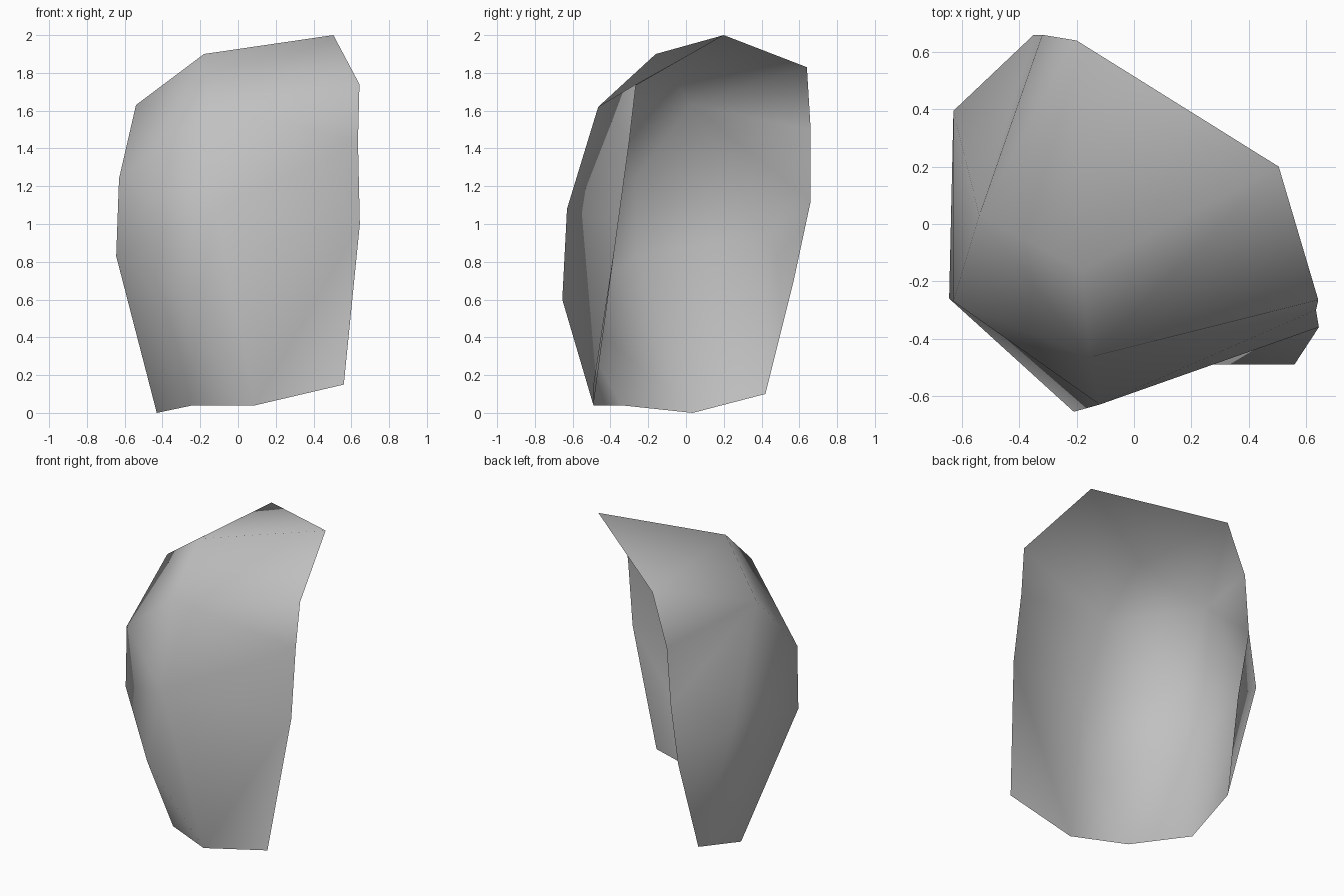
import bpy
import bmesh
from mathutils import Vector

cube = bpy.data.objects.get("Cube")
if cube:
    bpy.data.objects.remove(cube, do_unlink=True)


def flat_colour(name, value):
    material = bpy.data.materials.new(name)
    material.use_nodes = True
    colour = (value, value, value, 1)
    material.diffuse_color = colour
    material.node_tree.nodes["Principled BSDF"].inputs["Base Color"].default_value = colour
    return material


# Corner points of the open rock shell, grouped by where they lie
corners = {
    # open edge on the left, from the bottom up
    "left_foot": (.56, -.49, .15),
    "left_waist": (.645, -.36, 1),
    "left_chest": (.635, -.3, 1.44),
    "left_shoulder": (.643, -.265, 1.74),
    "peak": (.505, .2, 2),
    # open edge at the back, from the top down
    "back_peak": (-.2, .64, 1.83),
    "back_shoulder": (-.32, .66, 1.5),
    "back_chest": (-.35, .66, 1.12),
    "back_waist": (-.34, .57, .7),
    "back_foot": (-.385, .42, .1),
    # bottom edge
    "side_foot": (-.43, .035, 0),
    "corner_foot": (-.24, -.34, .04),
    "front_foot": (.09, -.49, .04),
    # bulging front ridge
    "front_waist": (-.21, -.655, .6),
    "front_chest": (-.12, -.63, 1.08),
    "front_shoulder": (-.155, -.465, 1.62),
    "crown": (-.18, -.16, 1.9),
    # bulging side
    "side_waist": (-.645, -.26, .83),
    "side_chest": (-.63, -.27, 1.24),
    "side_shoulder": (-.54, .03, 1.63),
    "side_bulge": (-.63, .395, .95),
}

# Facets, each wound anticlockwise as seen from outside
facets = [
    # top
    "crown peak back_peak",
    "front_shoulder left_shoulder peak",
    "front_shoulder peak crown",
    "side_shoulder crown back_peak",
    "side_shoulder back_peak back_shoulder",
    "front_shoulder crown side_shoulder",
    # front
    "front_chest left_waist left_chest",
    "front_chest left_chest front_shoulder",
    "front_shoulder left_chest left_shoulder",
    "front_foot left_waist front_chest",
    "front_foot left_foot left_waist",
    "front_waist front_foot front_chest",
    "front_waist corner_foot front_foot",
    # corner between front and side
    "side_chest front_chest front_shoulder side_shoulder",
    "side_waist front_waist front_chest side_chest",
    "side_foot corner_foot front_waist side_waist",
    # side, fanned around its bulge
    "side_bulge side_waist side_chest",
    "side_shoulder side_bulge side_chest",
    "side_bulge side_foot side_waist",
    "side_bulge back_foot side_foot",
    "back_waist back_foot side_bulge",
    "back_chest back_waist side_bulge",
    "side_shoulder back_chest side_bulge",
    "side_shoulder back_shoulder back_chest",
]

bm = bmesh.new()
verts = {name: bm.verts.new(Vector(point)) for name, point in corners.items()}
for facet in facets:
    face = bm.faces.new([verts[name] for name in facet.split()])
    face.smooth = True

mesh = bpy.data.meshes.new("rock_shell")
bm.to_mesh(mesh)
bm.free()
mesh.materials.append(flat_colour("stone grey", .53))
rock = bpy.data.objects.new("rock_shell", mesh)
bpy.context.collection.objects.link(rock)
